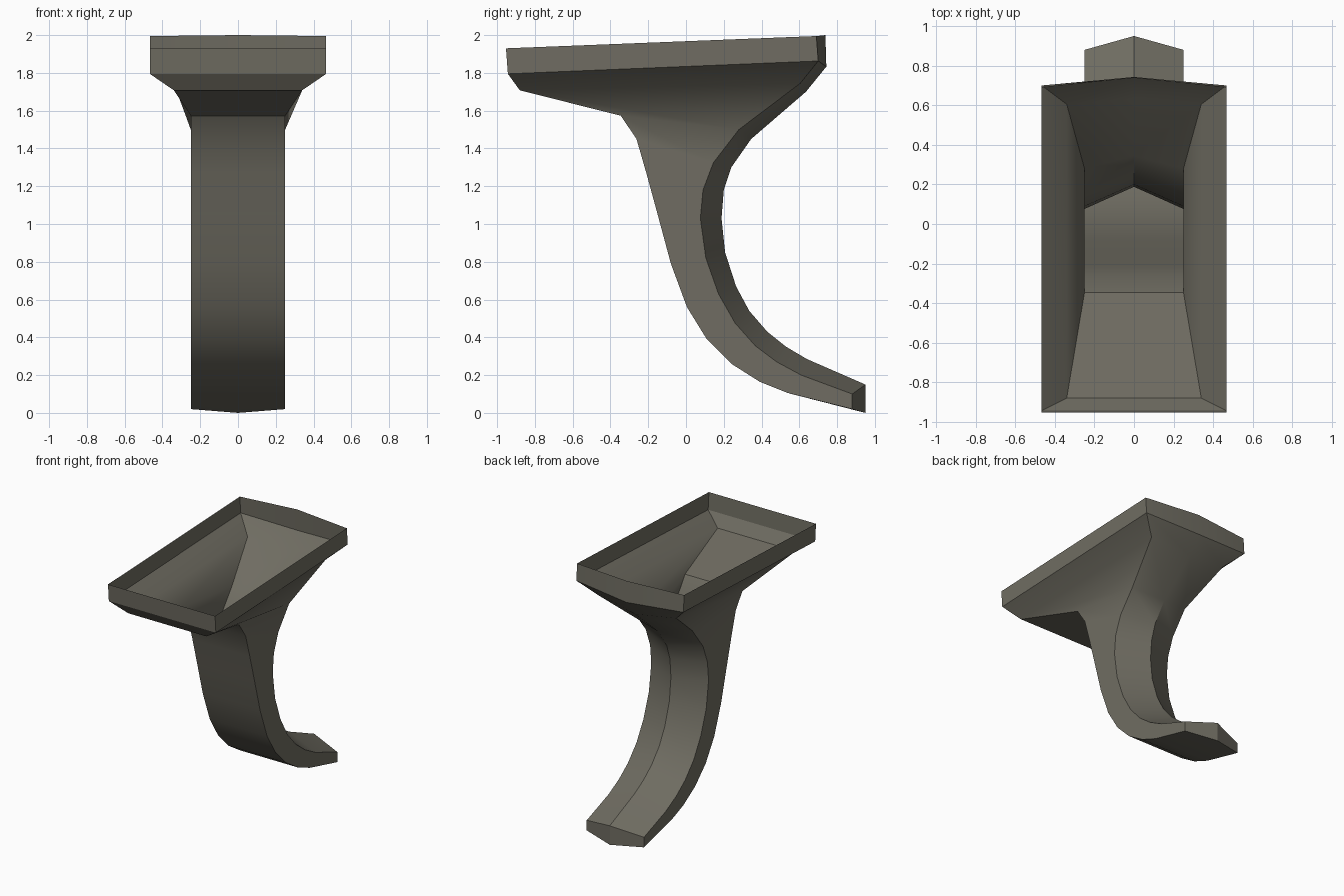
import bpy, bmesh, math

# Each station: half width, front edge (y, z), back side edge (y, z), back ridge (y, z)
stations = [
    (0.467, -0.953, 1.93, 0.69, 1.995, 0.738, 2.00),     # tray rim, top
    (0.467, -0.943, 1.795, 0.70, 1.863, 0.743, 1.833),   # tray rim, bottom
    (0.34, -0.88, 1.708, 0.605, 1.745, 0.635, 1.70),     # hopper floor
    (0.25, -0.345, 1.573, 0.28, 1.50, 0.345, 1.45),      # chute mouth
    (0.25, -0.262, 1.45, 0.145, 1.325, 0.24, 1.30),
    (0.25, -0.21, 1.27, 0.09, 1.18, 0.20, 1.18),
    (0.25, -0.15, 1.05, 0.076, 1.03, 0.188, 1.03),
    (0.25, -0.08, 0.79, 0.105, 0.82, 0.207, 0.85),
    (0.25, 0.005, 0.56, 0.172, 0.63, 0.265, 0.67),
    (0.25, 0.11, 0.39, 0.26, 0.475, 0.335, 0.54),
    (0.25, 0.24, 0.26, 0.367, 0.355, 0.43, 0.43),
    (0.25, 0.39, 0.165, 0.48, 0.27, 0.53, 0.35),
    (0.25, 0.54, 0.105, 0.61, 0.20, 0.64, 0.285),
    (0.25, 0.88, 0.02, 0.88, 0.10, 0.95, 0.15),          # chute tip
]

mat = bpy.data.materials.new("olive grey metal")
mat.diffuse_color = (0.16, 0.152, 0.122, 1)

bm = bmesh.new()
rings = []
for i, (w, fy, fz, sy, sz, ry, rz) in enumerate(stations):
    # The tip's lower edge is pointed, all other front edges are straight
    mid = (0, 0.95, 0.0) if i == len(stations) - 1 else (0, fy, fz)
    pts = [(-w, fy, fz), mid, (w, fy, fz), (w, sy, sz), (0, ry, rz), (-w, sy, sz)]
    rings.append([bm.verts.new(p) for p in pts])

# Open-topped skin lofted through the stations
for a, b in zip(rings, rings[1:]):
    for i in range(6):
        j = (i + 1) % 6
        bm.faces.new((a[i], b[i], b[j], a[j]))

# Pointed end cap of the chute
t = rings[-1]
bm.faces.new((t[1], t[0], t[5], t[4]))
bm.faces.new((t[2], t[1], t[4], t[3]))

mesh = bpy.data.meshes.new("hopper_chute")
bm.to_mesh(mesh)
bm.free()
mesh.materials.append(mat)
obj = bpy.data.objects.new("hopper_chute", mesh)
bpy.context.collection.objects.link(obj)

# Smooth curves, crisp folds
bpy.context.view_layer.objects.active = obj
obj.select_set(True)
bpy.ops.object.shade_smooth_by_angle(angle=math.radians(30))
